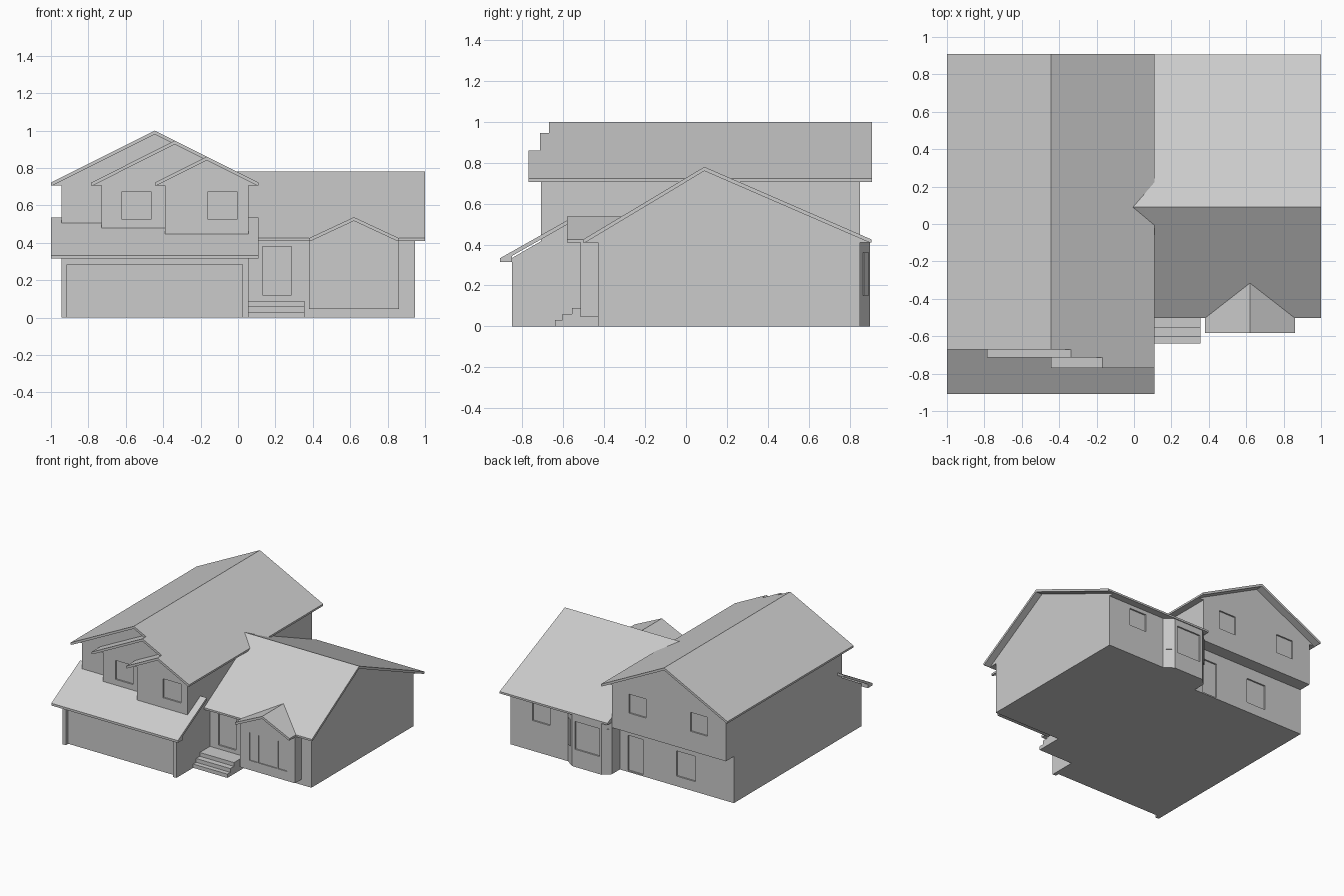
import bpy, bmesh

if "Cube" in bpy.data.objects:
    bpy.data.objects.remove(bpy.data.objects["Cube"])


def prism(name, pts, axis, a, b):
    """Extrude a 2D profile along an axis from a to b."""
    place = {'x': lambda p, t: (t, p[0], p[1]),
             'y': lambda p, t: (p[0], t, p[1]),
             'z': lambda p, t: (p[0], p[1], t)}[axis]
    bm = bmesh.new()
    ends = [[bm.verts.new(place(p, t)) for p in pts] for t in (a, b)]
    bm.faces.new(ends[0])
    bm.faces.new(ends[1][::-1])
    n = len(pts)
    for i in range(n):
        j = (i + 1) % n
        bm.faces.new((ends[0][i], ends[1][i], ends[1][j], ends[0][j]))
    bmesh.ops.recalc_face_normals(bm, faces=bm.faces)
    me = bpy.data.meshes.new(name)
    bm.to_mesh(me)
    bm.free()
    ob = bpy.data.objects.new(name, me)
    bpy.context.collection.objects.link(ob)
    return ob


def box(name, x0, x1, y0, y1, z0, z1):
    return prism(name, [(x0, y0), (x1, y0), (x1, y1), (x0, y1)], 'z', z0, z1)


def recess(ob, x0, x1, y, z0, z1, depth=0.012):
    """Sink a window or door opening into a wall at plane y."""
    cutter = box("opening_cutter", x0, x1, y - depth, y + depth, z0, z1)
    cutter.hide_render = True
    mod = ob.modifiers.new("opening", 'BOOLEAN')
    mod.operation = 'DIFFERENCE'
    mod.solver = 'EXACT'
    mod.object = cutter
    bpy.context.view_layer.objects.active = ob
    bpy.ops.object.modifier_apply(modifier=mod.name)
    bpy.data.objects.remove(cutter)


def gable(name, axis, e0, e1, mid, eave, peak, roof_span, wall_span):
    """Roof slab with overhang, plus the closed attic with flat soffits."""
    low, t = eave - 0.015, 0.02
    slab = [(e0, low), (e0, eave), (mid, peak), (e1, eave), (e1, low),
            (e1 - 0.01, low), (mid, peak - t), (e0 + 0.01, low)]
    prism(name + "_roof", slab, axis, *roof_span)
    prism(name + "_attic", [(e0 + 0.01, low), (e1 - 0.01, low), (mid, peak - t)],
          axis, *wall_span)


# Two-storey wing: lower floor with garage in front
lower = prism("lower_floor", [(-.85, 0), (.75, 0), (.75, .37), (-.6, .48), (-.85, .335)],
              'x', -.945, .055)
recess(lower, -.915, .025, -.85, -.01, .285, 0.03)
recess(lower, -.15, -.016, .75, .01, .29)
recess(lower, -.61, -.44, .75, .08, .28)
prism("garage_roof", [(-.91, .315), (-.91, .333), (-.55, .536), (-.55, .516),
                      (-.85, .345), (-.85, .315)], 'x', -1.0, .11)

# Upper floor: three stepped gables sharing the right-hand slope
upper = {}
for i, (e0, yw, yr, back) in enumerate([(-1.0, -.605, -.67, .85),
                                        (-.785, -.65, -.715, -.2),
                                        (-.445, -.71, -.77, -.2)]):
    mid = (e0 + .11) / 2
    peak = .722 + (.11 - mid) * .501
    upper[i] = box(f"upper_wall_{i}", e0 + .055, .055, yw, back, .37, .71)
    gable(f"upper_{i}", 'y', e0, .11, mid, .722, peak,
          (yr, back + .06), (yw, back))
recess(upper[1], -.62, -.465, -.65, .525, .675)
recess(upper[2], -.16, -.005, -.71, .525, .675)
for x0 in (-.785, -.245):
    recess(upper[0], x0, x0 + .15, .85, .525, .675)

# Single-storey right wing
wing = box("wing_wall", .055, .945, -.43, .85, 0, .41)
recess(wing, .13, .285, -.43, .12, .38)
recess(wing, .60, .75, .85, .24, .38)
gable("wing", 'x', -.503, .907, .09, .425, .78, (.055, 1.0), (.055, .945))
# Ridge end that dies into the taller roof
prism("wing_ridge_end", [(-.2, .6055), (.09, .78), (.45, .623)], 'x', -.005, .06)

# Projecting front window bay with its small gable
bay = box("front_bay", .38, .86, -.515, -.40, .045, .41)
for x0, x1 in ((.46, .53), (.54, .70), (.71, .79)):
    recess(bay, x0, x1, -.515, .12, .34, 0.008)
gable("front_bay", 'y', .38, .86, .62, .425, .537, (-.583, -.31), (-.515, -.31))

# Angled bay at the back
back_bay = prism("back_bay", [(.44, .84), (.44, .85), (.37, .9), (.11, .9),
                              (.055, .85), (.055, .84)], 'z', 0, .41)
recess(back_bay, .13, .345, .9, .14, .36)
# Narrow panes on the two slanted sides
for name, (ax, ay), (bx, by) in (("right", (.423, .866), (.387, .892)),
                                 ("left", (.069, .867), (.096, .891))):
    s = .004 if name == "right" else -.004
    prism("back_bay_pane_" + name, [(ax, ay), (bx, by), (bx + s, by + .004),
                                    (ax + s, ay + .004)], 'z', .15, .36)

# Entry steps
for i, y in enumerate((-.64, -.603, -.557)):
    box(f"entry_step_{i}", .055, .355, y, -.43, 0, .03 * (i + 1))
